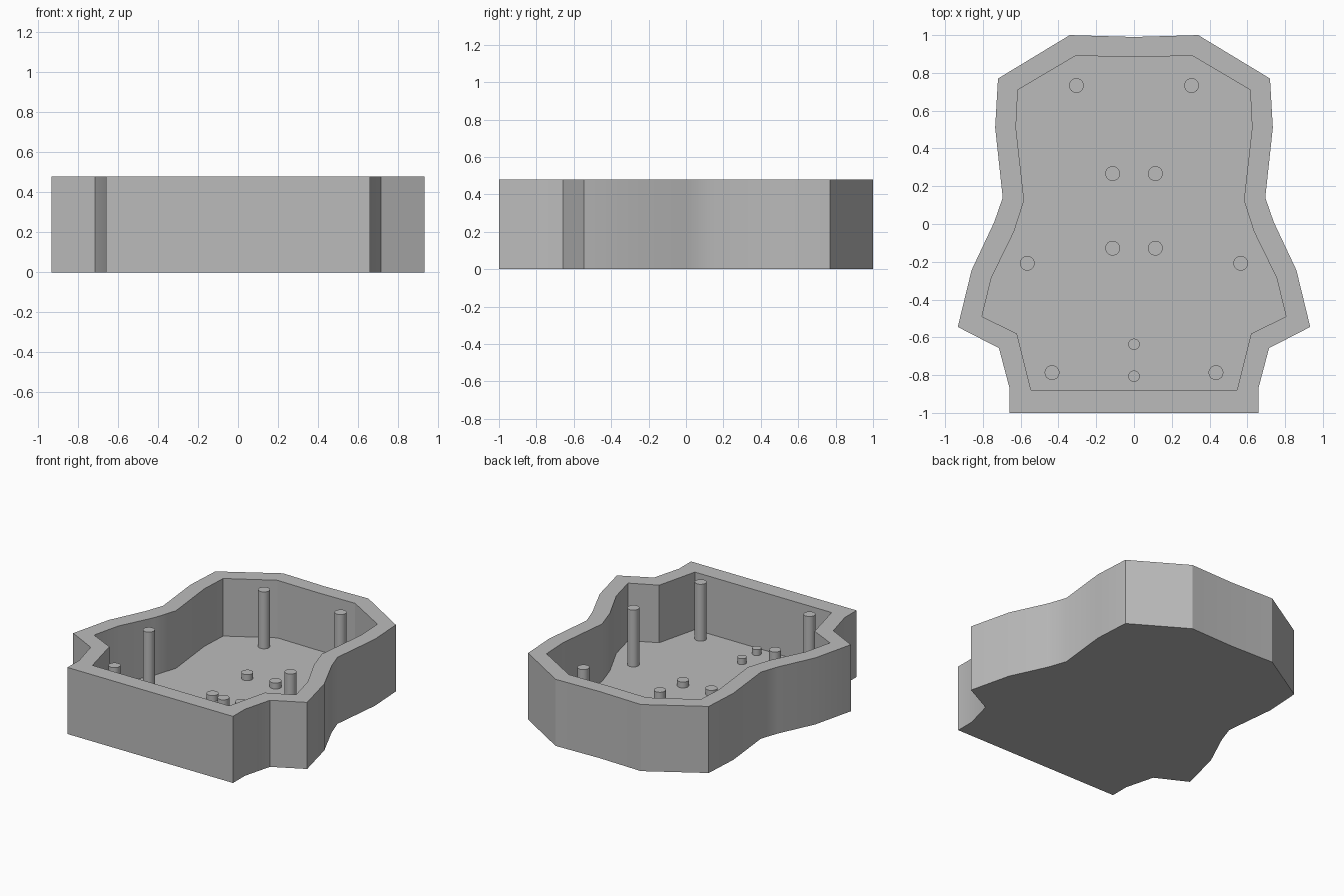
import bpy
import bmesh
import math

cube = bpy.data.objects.get("Cube")
if cube:
    bpy.data.objects.remove(cube, do_unlink=True)

HEIGHT, FLOOR = 0.48, 0.065
POST_TOP, PEG_TOP = 0.475, 0.108

grey = bpy.data.materials.new("plain grey")
grey.use_nodes = True
colour = (0.5, 0.5, 0.5, 1)
grey.diffuse_color = colour
grey.node_tree.nodes["Principled BSDF"].inputs["Base Color"].default_value = colour


def finish(obj):
    """Give the part its colour and smooth its gentle angles."""
    obj.data.materials.append(grey)
    bpy.ops.object.select_all(action="DESELECT")
    obj.select_set(True)
    bpy.context.view_layer.objects.active = obj
    bpy.ops.object.shade_smooth_by_angle(angle=math.radians(30))


def full_outline(half):
    """Mirror a half outline that starts on the centre line at the back."""
    return half + [(-x, y) for x, y in reversed(half[1:])]


# Half outlines of the tray, from back centre round to the front corner.
# The two front points of the outside share one inside corner.
outside = full_outline([
    (0, 0.99), (0.34, 1), (0.72, 0.77), (0.735, 0.51), (0.695, 0.14),
    (0.74, 0.01), (0.86, -0.245), (0.933, -0.545), (0.715, -0.657),
    (0.66, -0.865), (0.66, -1)])
inside = full_outline([
    (0, 0.885), (0.31, 0.89), (0.615, 0.71), (0.625, 0.51), (0.582, 0.125),
    (0.635, -0.04), (0.755, -0.285), (0.805, -0.49), (0.62, -0.58),
    (0.545, -0.88), (0.545, -0.88)])

# Tray: outer wall, rim, inner wall, floor and underside.
bm = bmesh.new()
rings = [[bm.verts.new((x, y, z)) for x, y in outline]
         for outline, z in ((outside, 0), (outside, HEIGHT),
                            (inside, HEIGHT), (inside, FLOOR))]
count = len(outside)
for low, high in zip(rings, rings[1:]):
    for i in range(count):
        j = (i + 1) % count
        bm.faces.new((low[i], low[j], high[j], high[i]))
bm.faces.new(rings[0])
bm.faces.new(rings[-1])
bmesh.ops.remove_doubles(bm, verts=bm.verts, dist=0.001)
bmesh.ops.recalc_face_normals(bm, faces=bm.faces)
mesh = bpy.data.meshes.new("tray")
bm.to_mesh(mesh)
bm.free()
tray = bpy.data.objects.new("tray", mesh)
bpy.context.collection.objects.link(tray)
finish(tray)


def pillar(name, x, y, radius, top):
    """Round pillar standing on the tray floor."""
    base = FLOOR - 0.01
    bpy.ops.mesh.primitive_cylinder_add(
        vertices=32, radius=radius, depth=top - base,
        location=(x, y, (top + base) / 2))
    obj = bpy.context.object
    obj.name = name
    finish(obj)


# Tall screw posts and short pegs, in mirrored pairs.
for side, sign in (("left", 1), ("right", -1)):
    for place, x, y in (("back", 0.305, 0.733), ("middle", 0.565, -0.208),
                        ("front", 0.434, -0.787)):
        pillar(f"{place}_post_{side}", sign * x, y, 0.039, POST_TOP)
    for place, y in (("back", 0.267), ("middle", -0.128)):
        pillar(f"{place}_peg_{side}", sign * 0.113, y, 0.039, PEG_TOP)

# Thin pegs on the centre line.
for place, y in (("rear", -0.637), ("front", -0.806)):
    pillar(f"{place}_centre_peg", 0, y, 0.03, PEG_TOP)
